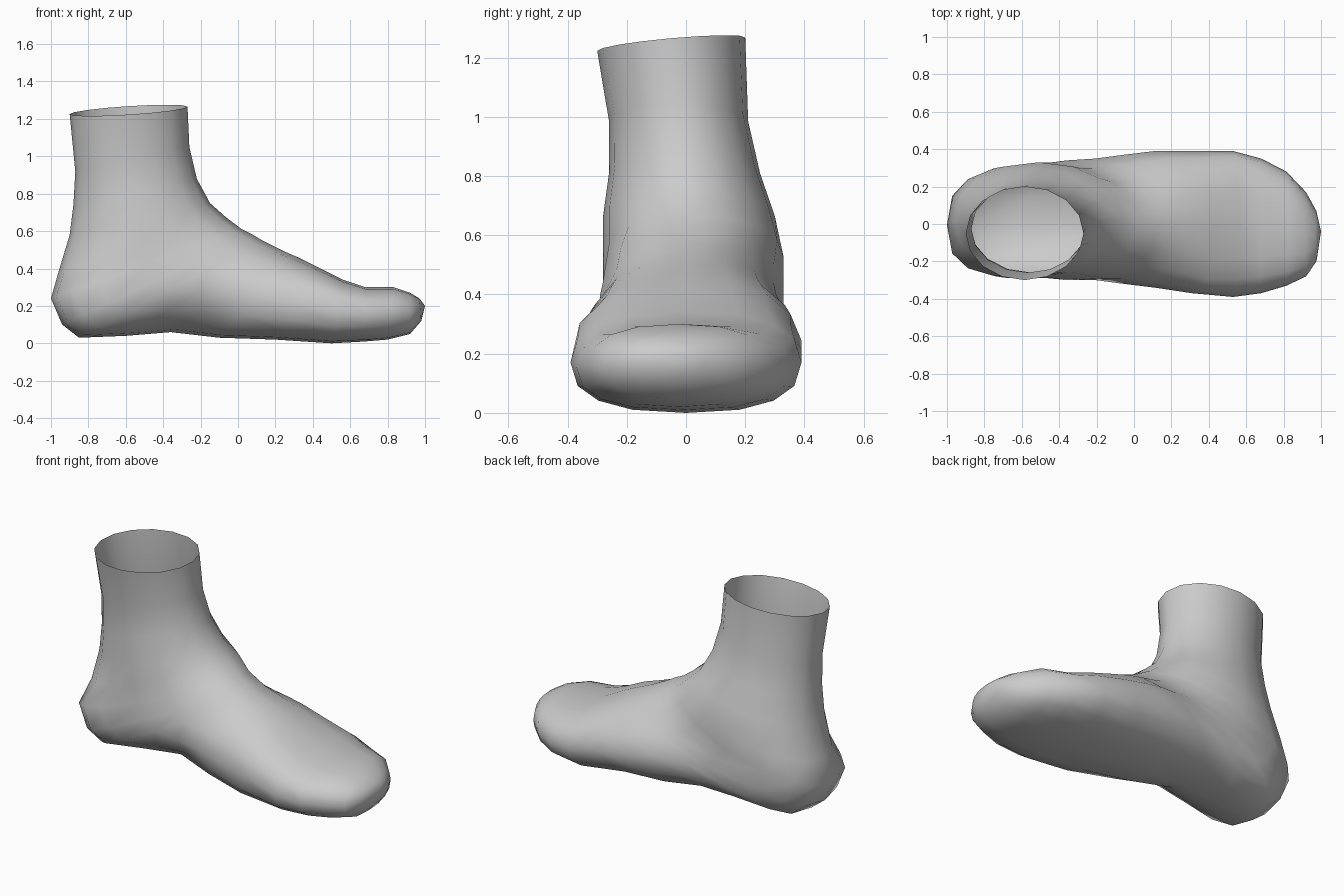
import bpy
import bmesh
from math import cos, sin, pi
from mathutils import Vector

SIDES = 16

# Cross-sections from the ankle opening, fanning round the heel, to the toes:
# back/sole (x, z), front/instep (x, z), right and left extent in y, squareness
SECTIONS = [
    (-.9, 1.23, -.27, 1.27, -.3, .2, 2),
    (-.87, .92, -.26, 1.05, -.26, .21, 2),
    (-.88, .74, -.22, .88, -.26, .25, 2),
    (-.9, .58, -.15, .75, -.28, .3, 2),
    (-.96, .38, -.06, .67, -.28, .33, 2.1),
    (-1, .24, .02, .61, -.28, .33, 2.8),
    (-.94, .1, .08, .58, -.29, .33, 2.8),
    (-.85, .03, .13, .55, -.3, .34, 2.8),
    (-.6, .04, .19, .52, -.3, .35, 2.4),
    (-.36, .06, .25, .49, -.32, .37, 2.4),
    (-.1, .03, .32, .46, -.34, .39, 2.4),
    (.2, .02, .42, .41, -.37, .39, 2.4),
    (.5, 0, .56, .34, -.39, .39, 2.5),
    (.68, .01, .68, .3, -.37, .35, 2.5),
    (.8, .02, .83, .3, -.33, .28, 2.4),
    (.92, .05, .92, .27, -.28, .17, 2.4),
    (.98, .12, .97, .24, -.2, .07, 2.2),
]
TOE_TIP = (1, -.04, .2)
# how far the arch is drawn in on the right side of the sole, by section
ARCH = {7: .15, 8: .35, 9: .55, 10: .25}


def signed_power(value, exponent):
    """Raise the magnitude to a power while keeping the sign."""
    return abs(value) ** exponent * (1 if value >= 0 else -1)


def section_points(index, back_x, back_z, front_x, front_z, right, left, square):
    """Rounded cross-section spanning the back and front profile points."""
    back = Vector((back_x, 0, back_z))
    front = Vector((front_x, 0, front_z))
    middle_y = (left + right) / 2
    half_width = (left - right) / 2
    points = []
    for step in range(SIDES):
        angle = 2 * pi * step / SIDES
        # heel and sole are blunt, the instep stays rounder
        sole_side = cos(angle) > 0
        power = 2 / (square if sole_side or index > 10 else min(square, 2.2))
        along = signed_power(cos(angle), power)
        across = signed_power(sin(angle), power)
        width = half_width
        if across < 0 and sole_side:
            width *= 1 - ARCH.get(index, 0) * along
        point = back.lerp(front, (1 - along) / 2)
        point.y = middle_y + width * across
        # crest of the instep and middle of the sole lie towards the right
        if 4 < index < 12:
            point.y -= .03 * abs(along)
        # the rim of the opening rises towards the left
        if index == 0:
            point.z += .09 * point.y
        points.append(point)
    return points


def make_material(name, colour):
    material = bpy.data.materials.new(name)
    material.use_nodes = True
    material.diffuse_color = colour
    shader = material.node_tree.nodes["Principled BSDF"]
    shader.inputs["Base Color"].default_value = colour
    return material


def build_foot():
    bm = bmesh.new()
    rings = [
        [bm.verts.new(point) for point in section_points(index, *section)]
        for index, section in enumerate(SECTIONS)
    ]
    # skin between neighbouring cross-sections, left open at the ankle
    for upper, lower in zip(rings, rings[1:]):
        for i in range(SIDES):
            j = (i + 1) % SIDES
            bm.faces.new((upper[i], upper[j], lower[j], lower[i]))
    # rounded toe end
    tip = bm.verts.new(TOE_TIP)
    last = rings[-1]
    for i in range(SIDES):
        bm.faces.new((last[i], last[(i + 1) % SIDES], tip))
    bmesh.ops.recalc_face_normals(bm, faces=bm.faces)
    for face in bm.faces:
        face.smooth = True
    mesh = bpy.data.meshes.new("foot")
    bm.to_mesh(mesh)
    bm.free()
    foot = bpy.data.objects.new("foot", mesh)
    bpy.context.collection.objects.link(foot)
    return foot


default_cube = bpy.data.objects.get("Cube")
if default_cube:
    bpy.data.objects.remove(default_cube, do_unlink=True)

foot = build_foot()
foot.data.materials.append(make_material("light grey", (.6, .6, .6, 1)))
